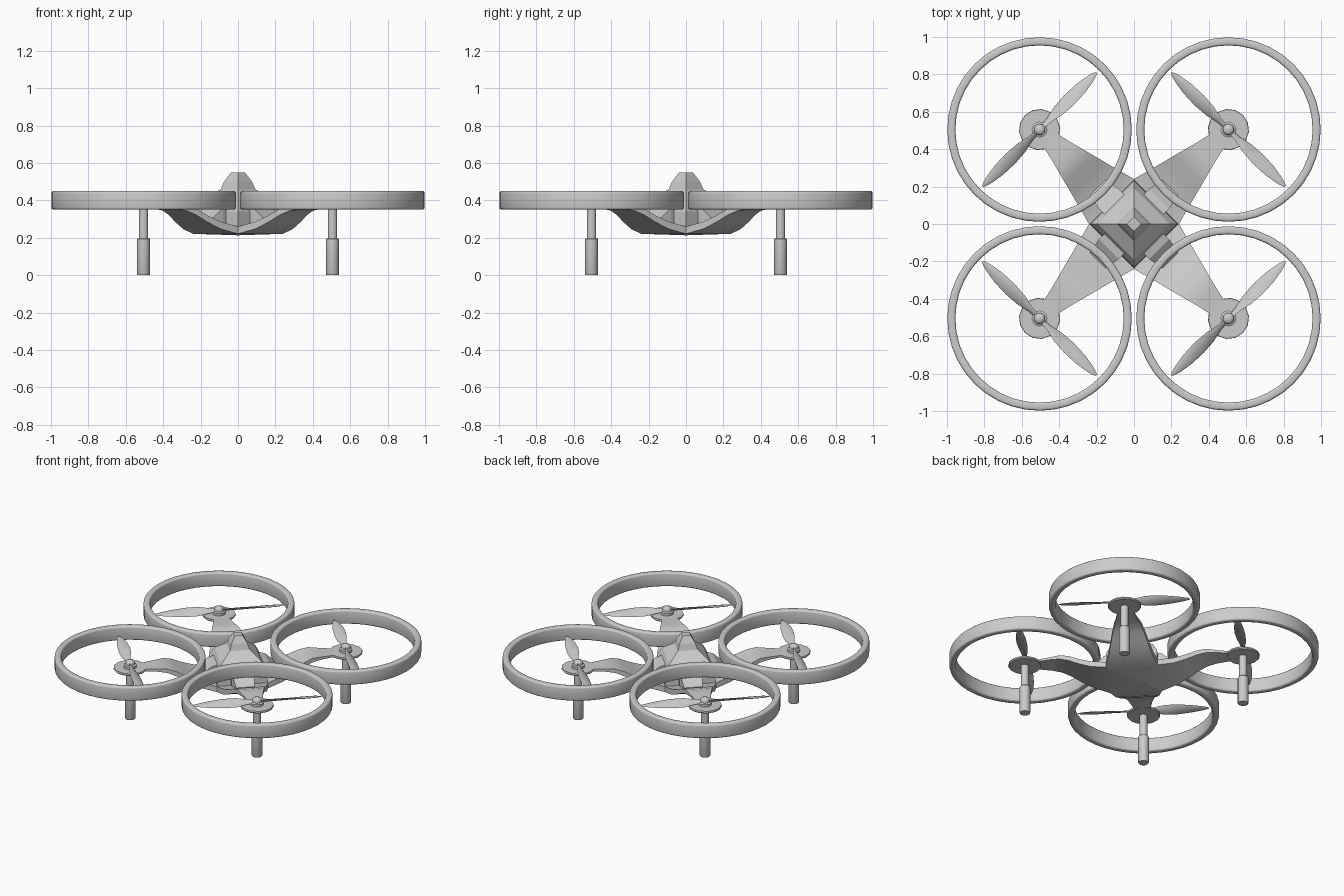
import bpy, bmesh
from math import sin, cos, pi, radians, sqrt
from mathutils import Matrix, Vector

if "Cube" in bpy.data.objects:
    bpy.data.objects.remove(bpy.data.objects["Cube"])

HUB = 0.505 * sqrt(2)      # distance from centre to each rotor axis


def make(name, bm, angle=30, mat=None):
    if mat:
        bmesh.ops.transform(bm, matrix=mat, verts=bm.verts)
    bmesh.ops.recalc_face_normals(bm, faces=bm.faces)
    me = bpy.data.meshes.new(name)
    bm.to_mesh(me)
    bm.free()
    ob = bpy.data.objects.new(name, me)
    bpy.context.collection.objects.link(ob)
    if angle:
        bpy.ops.object.select_all(action='DESELECT')
        ob.select_set(True)
        bpy.context.view_layer.objects.active = ob
        bpy.ops.object.shade_smooth_by_angle(angle=radians(angle))
    return ob


def loft(bm, rings, caps=True):
    vs = [[bm.verts.new(p) for p in r] for r in rings]
    n = len(vs[0])
    for a, b in zip(vs, vs[1:]):
        for i in range(n):
            j = (i + 1) % n
            bm.faces.new((a[i], a[j], b[j], b[i]))
    if caps:
        bm.faces.new(vs[0])
        bm.faces.new(vs[-1])


def lathe(profile, n, closed=False):
    """Revolve (radius, z) points about the z axis."""
    bm = bmesh.new()
    pts = profile + profile[:1] if closed else profile
    loft(bm, [[(r * cos(2 * pi * i / n), r * sin(2 * pi * i / n), z)
               for i in range(n)] for r, z in pts], not closed)
    bmesh.ops.remove_doubles(bm, verts=bm.verts, dist=1e-5)
    return bm


def arm():
    # (radius, half width, bottom z, top z)
    secs = [(0.0, 0.002, 0.213, 0.25), (0.17, 0.17, 0.221, 0.26),
            (0.27, 0.143, 0.246, 0.285), (0.35, 0.122, 0.283, 0.318),
            (0.42, 0.104, 0.322, 0.355), (0.48, 0.088, 0.345, 0.373),
            (0.54, 0.072, 0.352, 0.371), (0.66, 0.045, 0.355, 0.367)]
    bm = bmesh.new()
    loft(bm, [[(r, -w, b), (r, w, b), (r, w, t), (r, -w, t)] for r, w, b, t in secs])
    return bm


def shoulder():
    # wedge block where each arm meets the hull
    bm = bmesh.new()
    loft(bm, [[(r, -w, 0.25), (r, w, 0.25), (r, w, t), (r, -w, t)]
              for r, w, t in [(0.08, 0.075, 0.39), (0.19, 0.075, 0.36), (0.275, 0.06, 0.29)]])
    return bm


def propeller():
    # (span, chord, twist)
    secs = [(0.02, 0.028, 42), (0.07, 0.04, 40), (0.14, 0.072, 32), (0.22, 0.08, 24),
            (0.31, 0.068, 16), (0.38, 0.044, 11), (0.415, 0.024, 9), (0.43, 0.008, 8)]
    bm = bmesh.new()
    for side in (1, -1):
        rings = []
        for s, c, tw in secs:
            ring = []
            for k in range(8):
                a = 2 * pi * k / 8
                u, v = c / 2 * cos(a), min(0.006, c * 0.12) * sin(a)
                t = radians(tw)
                ring.append((side * (u * cos(t) - v * sin(t)), side * s,
                             0.392 + u * sin(t) + v * cos(t)))
            rings.append(ring)
        loft(bm, rings)
    return bm


# guard ring cross-section: rounded rectangle
guard = []
for cx, cz, a0 in [(0.481, 0.438, 0), (0.462, 0.438, 90), (0.462, 0.362, 180), (0.481, 0.362, 270)]:
    for k in range(4):
        a = radians(a0 + 30 * k)
        guard.append((cx + 0.012 * cos(a), cz + 0.012 * sin(a)))

# four identical corners
for k, tag in enumerate(["back_right", "back_left", "front_left", "front_right"]):
    spin = Matrix.Rotation(pi / 4 + k * pi / 2, 4, 'Z')
    out = spin @ Matrix.Translation((HUB, 0, 0))
    make(tag + "_arm", arm(), 30, spin)
    make(tag + "_shoulder", shoulder(), 0, spin)
    make(tag + "_guard_ring", lathe(guard, 40, True), 35, out)
    make(tag + "_motor_plate", lathe([(0.105, 0.352), (0.11, 0.358), (0.108, 0.368)], 14), 25, out)
    make(tag + "_rotor_hub", lathe([(0.042, 0.36), (0.042, 0.385), (0.03, 0.39), (0.03, 0.405),
                                    (0.024, 0.414), (0.01, 0.419)], 16), 40, out)
    make(tag + "_propeller", propeller(), 50, out)
    make(tag + "_leg_strut", lathe([(0.026, 0.19), (0.026, 0.355)], 12), 35, out)
    make(tag + "_leg_foot", lathe([(0.033, 0.0), (0.035, 0.004), (0.035, 0.193), (0.031, 0.197)], 16), 35, out)

# faceted hull with its corners on the x and y axes
make("hull", lathe([(0.2, 0.225), (0.237, 0.25), (0.232, 0.34), (0.19, 0.40),
                    (0.092, 0.46), (0.075, 0.50), (0.038, 0.548)], 4), 0)
